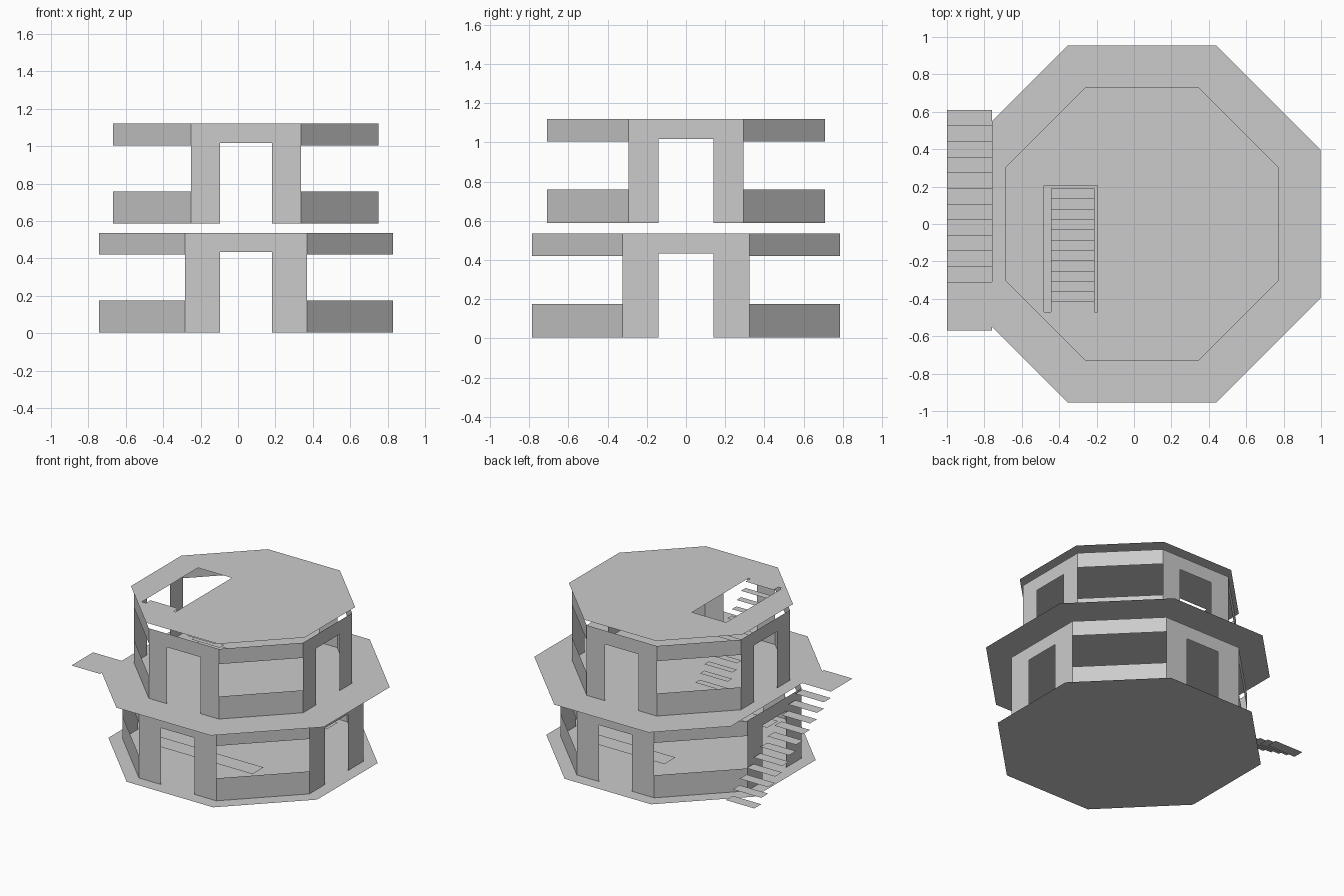
import bpy, bmesh
from math import pi, tan
from mathutils import Matrix, Vector

cube = bpy.data.objects.get("Cube")
if cube:
    bpy.data.objects.remove(cube, do_unlink=True)

GREY = (0.6, 0.6, 0.6, 1.0)
mat = bpy.data.materials.new("plain grey")
mat.use_nodes = True
mat.diffuse_color = GREY
mat.node_tree.nodes["Principled BSDF"].inputs["Base Color"].default_value = GREY

CX = 0.0425        # building axis
STOREY = 0.584     # floor to floor height
T = tan(pi / 8)


def finish(name, bm):
    mesh = bpy.data.meshes.new(name)
    bm.to_mesh(mesh)
    bm.free()
    mesh.materials.append(mat)
    obj = bpy.data.objects.new(name, mesh)
    bpy.context.collection.objects.link(obj)
    return obj


def add_face(bm, points, matrix=Matrix()):
    return bm.faces.new([bm.verts.new(matrix @ Vector(p)) for p in points])


def add_rect(bm, x0, x1, y0, y1, z):
    add_face(bm, [(x0, y0, z), (x1, y0, z), (x1, y1, z), (x0, y1, z)])


def octagon(apothem, z):
    bm = bmesh.new()
    pts = []
    for k in range(8):
        turn = Matrix.Rotation(k * pi / 4, 3, 'Z')
        pts.append(turn @ Vector((apothem * T, -apothem, 0)) + Vector((CX, 0, z)))
    add_face(bm, pts)
    return bm


def slice_at(bm, co, normal, clear=False):
    bmesh.ops.bisect_plane(bm, geom=bm.verts[:] + bm.edges[:] + bm.faces[:],
                           plane_co=co, plane_no=normal, clear_inner=clear)


# Floors: the middle one is trimmed for the outer stairs
finish("ground_floor", octagon(0.877, 0))

bm = octagon(0.955, STOREY)
slice_at(bm, (-0.76, 0, 0), (1, 0, 0), clear=True)
finish("middle_floor", bm)

# Roof with a rectangular stair opening
HX0, HX1, HY0, HY1 = -0.48, -0.195, -0.47, 0.205
bm = octagon(0.73, 2 * STOREY)
for x in (HX0, HX1):
    slice_at(bm, (x, 0, 0), (1, 0, 0))
for y in (HY0, HY1):
    slice_at(bm, (0, y, 0), (0, 1, 0))
hole = []
for f in bm.faces:
    c = f.calc_center_median()
    if HX0 < c.x < HX1 and HY0 < c.y < HY1:
        hole.append(f)
bmesh.ops.delete(bm, geom=hole, context='FACES')
finish("roof", bm)


# Walls: doorways on the four main sides, open bands on the diagonals
def walls(name, apothem, floor_z):
    bm = bmesh.new()
    h, d, r = apothem * T, 0.14, -apothem
    bottom, sill, lintel, door_top, top = (
        floor_z + v for v in (0.004, 0.175, 0.421, 0.433, 0.536))
    for k in range(8):
        m = Matrix.Translation((CX, 0, 0)) @ Matrix.Rotation(k * pi / 4, 4, 'Z')
        if k % 2 == 0:
            outline = [(-h, bottom), (-d, bottom), (-d, door_top), (d, door_top),
                       (d, bottom), (h, bottom), (h, top), (-h, top)]
            add_face(bm, [(u, r, z) for u, z in outline], m)
        else:
            for z0, z1 in ((bottom, sill), (lintel, top)):
                add_face(bm, [(-h, r, z0), (h, r, z0), (h, r, z1), (-h, r, z1)], m)
    finish(name, bm)


walls("lower_walls", 0.785, 0)
walls("upper_walls", 0.71, STOREY)


# Stairs: open treads climbing towards the front, ending in a landing
def stairs(name, x0, x1, y_start, y_top, y_end, base_z, count=11):
    bm = bmesh.new()
    run = (y_start - y_top) / count
    rise = STOREY / (count + 1)
    for i in range(count):
        y = y_start - i * run
        add_rect(bm, x0, x1, y - run, y, base_z + (i + 1) * rise)
    add_rect(bm, x0, x1, y_end, y_top, base_z + STOREY)
    finish(name, bm)


stairs("outer_stairs", -1.0, -0.76, 0.61, -0.31, -0.57, 0)
stairs("inner_stairs", -0.445, -0.21, 0.19, -0.415, HY0, STOREY)

# Benches on the ground floor
for name, x0, y in (("front_bench", -0.42, -0.44), ("back_bench", -0.18, 0.45)):
    bm = bmesh.new()
    add_rect(bm, x0, 0.477, y - 0.067, y + 0.067, 0.13)
    finish(name, bm)
